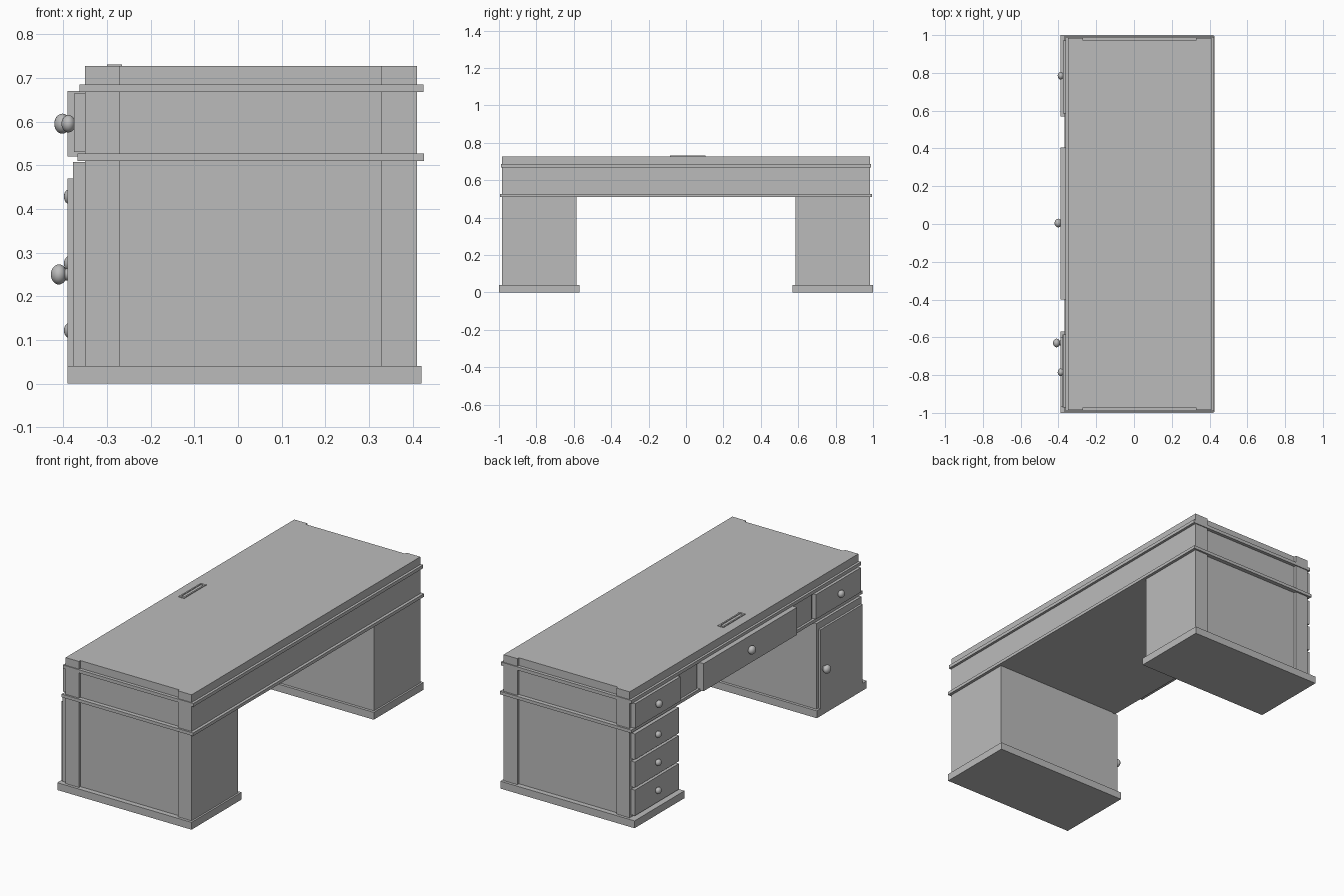
import bpy
import math

cube = bpy.data.objects.get("Cube")
if cube:
    bpy.data.objects.remove(cube, do_unlink=True)

grey = bpy.data.materials.new("plain_grey")
grey.use_nodes = True
grey.diffuse_color = (0.5, 0.5, 0.5, 1)
grey.node_tree.nodes["Principled BSDF"].inputs["Base Color"].default_value = (0.5, 0.5, 0.5, 1)


def box(name, x, y, z):
    """Box from (low, high) ranges along each axis."""
    bpy.ops.mesh.primitive_cube_add(size=1)
    ob = bpy.context.object
    ob.name = name
    ob.location = [(a + b) / 2 for a, b in (x, y, z)]
    ob.scale = [b - a for a, b in (x, y, z)]
    bpy.ops.object.transform_apply(location=True, scale=True)
    ob.data.materials.append(grey)
    return ob


def knob(name, x, y, z, r):
    """Flattened ball on a short stem, pointing to -x."""
    bpy.ops.mesh.primitive_uv_sphere_add(segments=20, ring_count=12, radius=r,
                                         location=(x, y, z))
    ball = bpy.context.object
    ball.scale.x = 0.8
    bpy.ops.mesh.primitive_cylinder_add(vertices=16, radius=r * 0.6, depth=0.04,
                                        location=(x + 0.02, y, z),
                                        rotation=(0, math.pi / 2, 0))
    stem = bpy.context.object
    ball.select_set(True)
    bpy.context.view_layer.objects.active = ball
    bpy.ops.object.join()
    ball.name = name
    ball.data.materials.append(grey)
    bpy.ops.object.shade_smooth_by_angle()


BACK, FRONT = 0.41, -0.35
POST_FRONT, POST_BACK = -0.27, 0.327
END, PANEL = 0.985, 0.972


def span(side, a, b):
    return tuple(sorted((side * a, side * b)))


# Worktop, apron and the two mouldings
box("worktop", (FRONT, BACK), (-PANEL, PANEL), (0.685, 0.727))
box("apron", (FRONT, BACK), (-PANEL, PANEL), (0.527, 0.667))
box("upper_moulding", (-0.363, 0.424), (-0.99, 0.99), (0.667, 0.685))
box("lower_moulding", (-0.367, 0.426), (-0.995, 0.995), (0.51, 0.527))

# Pedestals with plinths, and proud corner posts on both ends
for side, word in ((1, "left"), (-1, "right")):
    box(word + "_pedestal", (FRONT, BACK), span(side, 0.585, PANEL), (0.04, 0.51))
    box(word + "_plinth", (-0.39, 0.42), span(side, 0.57, 1.0), (0, 0.04))
    for low, high, level in ((0.04, 0.51, "pedestal"), (0.527, 0.667, "apron"),
                             (0.685, 0.727, "worktop")):
        for x, place in (((FRONT, POST_FRONT), "front"), ((POST_BACK, BACK), "back")):
            box(f"{word}_{level}_{place}_post", x, span(side, PANEL, END), (low, high))

    # Small apron drawer and the plain panel beside it
    box(word + "_apron_drawer", (-0.375, FRONT), span(side, 0.585, 0.972), (0.53, 0.664))
    box(word + "_apron_panel", (-0.358, FRONT), span(side, 0.415, 0.572), (0.53, 0.664))
    knob(word + "_apron_knob", -0.388, side * 0.785, 0.595, 0.02)

# Wide centre drawer
box("centre_drawer", (-0.39, FRONT), (-0.4, 0.405), (0.52, 0.67))
knob("centre_knob", -0.402, 0.005, 0.595, 0.023)

# Drawer stack in one pedestal
for i in range(3):
    low = 0.052 + i * 0.153
    box(f"pedestal_drawer_{i + 1}", (-0.372, FRONT), (0.592, 0.972), (low, low + 0.14))
    knob(f"pedestal_drawer_knob_{i + 1}", -0.384, 0.785, low + 0.07, 0.018)

# Door in the other pedestal
box("door_frame", (-0.378, FRONT), (-0.972, -0.585), (0.04, 0.507))
box("door", (-0.39, -0.375), (-0.965, -0.6), (0.04, 0.47))
knob("door_knob", -0.41, -0.63, 0.25, 0.023)

# Slim frame set into the worktop
for y in (-0.08, 0.1):
    box("tray_frame_end", (-0.3, -0.265), (y - 0.005, y + 0.005), (0.726, 0.731))
for x in (-0.295, -0.27):
    box("tray_frame_rail", (x - 0.004, x + 0.004), (-0.085, 0.105), (0.726, 0.731))
